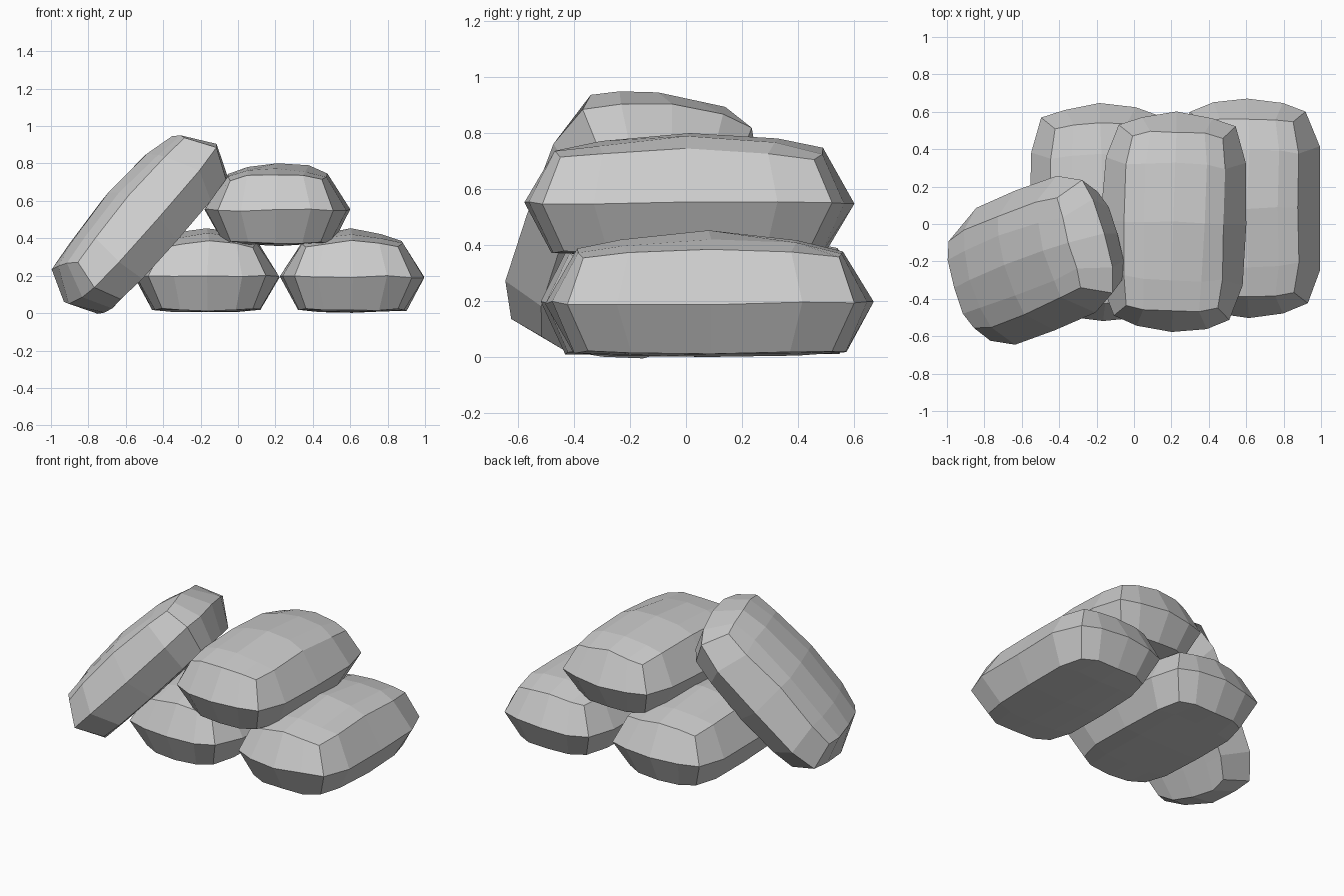
import bpy, bmesh, random
from mathutils import Vector, Matrix

if "Cube" in bpy.data.objects:
    bpy.data.objects.remove(bpy.data.objects["Cube"])

random.seed(4)
US = (-1, -0.6, 0, 0.6, 1)
VS = (-1, -0.65, 0, 0.65, 1)


def bag(name, matrix):
    """Low-poly filled sack: domed top, flared seam ring, flatter base."""
    bm = bmesh.new()

    def vert(x, y, z, j=0.007):
        r = lambda: random.uniform(-j, j)
        return bm.verts.new((x + r(), y + r(), z + r()))

    top, base, seam = {}, {}, {}
    for i, u in enumerate(US):
        for k, v in enumerate(VS):
            a, b = 1 - u * u, 1 - v * v
            top[i, k] = vert(0.27 * u * (1 - 0.1 * v ** 4),
                             0.48 * v * (1 - 0.05 * u ** 4),
                             0.16 + 0.03 * a + 0.03 * b + 0.035 * a * b)
            base[i, k] = vert(0.29 * u * (1 - 0.16 * v ** 4),
                              0.49 * v * (1 - 0.11 * u ** 4),
                              -0.17 - 0.01 * a - 0.01 * b, 0.004)
            if abs(u) == 1 or abs(v) == 1:
                seam[i, k] = vert(0.392 * u * (1 - 0.2 * v ** 4),
                                  0.585 * v * (1 - 0.12 * u * u), 0)
    # top and base panels
    for i in range(4):
        for k in range(4):
            q = [(i, k), (i + 1, k), (i + 1, k + 1), (i, k + 1)]
            bm.faces.new([top[c] for c in q])
            bm.faces.new([base[c] for c in reversed(q)])
    # side walls meeting at the seam
    loop = ([(i, 0) for i in range(4)] + [(4, k) for k in range(4)]
            + [(i, 4) for i in range(4, 0, -1)] + [(0, k) for k in range(4, 0, -1)])
    for c, d in zip(loop, loop[1:] + loop[:1]):
        bm.faces.new((seam[c], seam[d], top[d], top[c]))
        bm.faces.new((base[c], base[d], seam[d], seam[c]))
    bmesh.ops.recalc_face_normals(bm, faces=bm.faces)
    me = bpy.data.meshes.new(name)
    bm.to_mesh(me)
    bm.free()
    ob = bpy.data.objects.new(name, me)
    bpy.context.collection.objects.link(ob)
    ob.matrix_world = matrix
    return ob


def placed(x, y, z, yaw=0.0):
    return Matrix.Translation((x, y, z)) @ Matrix.Rotation(yaw, 4, 'Z')


# stacked bags
bag("right_bottom_bag", placed(0.61, 0.085, 0.195))
bag("left_bottom_bag", placed(-0.17, 0.06, 0.195, 0.02))
bag("top_bag", placed(0.215, 0.01, 0.552, -0.03))

# bag leaning against the stack
length = Vector((0.63, 0.25, 0.72)).normalized()
width = Vector((0.28, -0.93, 0.12))
width = (width - length * width.dot(length)).normalized()
normal = width.cross(length)
lean = Matrix((width, length, normal)).transposed().to_4x4()
lean.translation = (-0.525, -0.195, 0.478)
bag("leaning_bag", lean @ Matrix.Diagonal((1.0, 1.0, 0.95, 1.0)))
